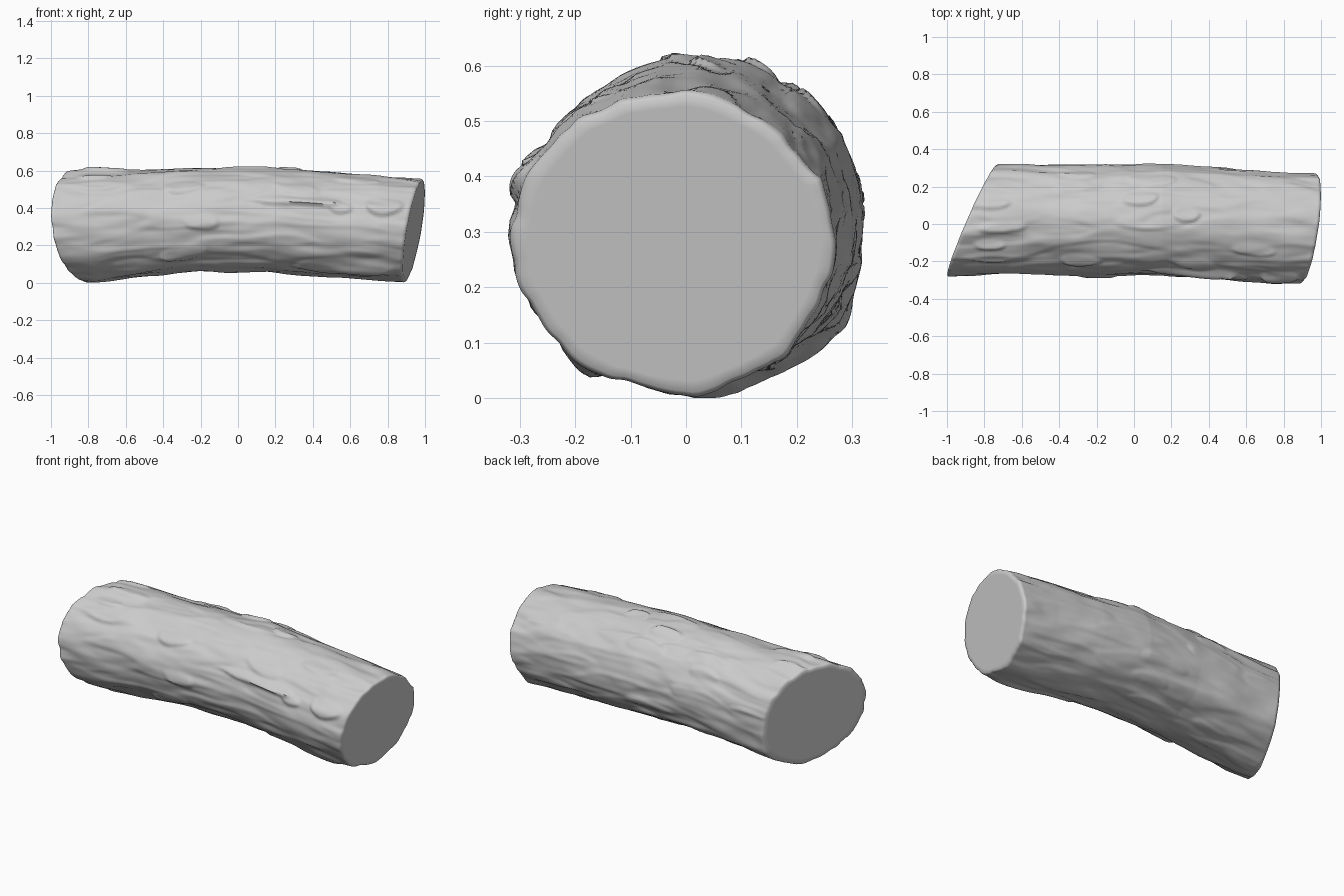
import bpy
import bmesh
import math
import random
from mathutils import Vector, noise

if "Cube" in bpy.data.objects:
    bpy.data.objects.remove(bpy.data.objects["Cube"], do_unlink=True)

RINGS, SEGS = 250, 168
random.seed(4)

# Trunk outline along its length: x, top, bottom, back, front
OUTLINE = [
    (-1.0, .60, .03, .32, -.285), (-.78, .615, .01, .322, -.27),
    (-.5, .61, .04, .315, -.265), (-.2, .612, .065, .312, -.275),
    (.15, .618, .06, .318, -.275), (.45, .595, .04, .303, -.295),
    (.75, .575, .02, .28, -.315), (1.0, .555, .005, .265, -.31),
]

# Raised bark plates: x, angle in degrees, half length, half angle, height
PLATES = [
    (-.74, 135, .18, 8, .016), (-.29, 138, .11, 10, .014),
    (.30, 155, .30, 7, .020), (.55, 160, .08, 8, .014),
    (.78, 154, .11, 11, .018), (-.2, 182, .11, 10, .012),
    (.32, 138, .13, 9, .009), (.02, 66, .11, 9, .016),
    (.28, 82, .08, 9, .015), (.10, 44, .12, 10, .012),
    (-.78, 72, .13, 8, .013), (-.72, 98, .14, 7, .013),
    (-.78, 118, .10, 7, .012), (-.3, 218, .14, 12, .012),
    (.55, 232, .30, 14, .014), (.65, 116, .13, 7, .009),
    (.08, 92, .2, 8, .010),
]
for i in range(10):
    PLATES.append((random.uniform(-.8, .85), random.uniform(-85, 60),
                   random.uniform(.1, .22), random.uniform(7, 12), random.uniform(.006, .011)))


def smooth(v):
    v = max(0.0, min(1.0, v))
    return v * v * (3 - 2 * v)


def outline(x):
    x = max(-1.0, min(.999, x))
    for a, b in zip(OUTLINE, OUTLINE[1:]):
        if x <= b[0]:
            f = (x - a[0]) / (b[0] - a[0])
            return [p + (q - p) * f for p, q in zip(a[1:], b[1:])]


def bark(x, t):
    """Height of the bark above the trunk at a point along and around it."""
    c, s = math.cos(t), math.sin(t)
    broad = noise.noise(Vector((x * 1.6, c * 1.7, s * 1.7)))
    lump = noise.noise(Vector((x * 4, c * 3.2 + 7, s * 3.2)))
    fine = noise.noise(Vector((x * 8, c * 8, s * 8 + 3)))
    ridge = noise.noise(Vector((x * 3 + 5, c * 4.5, s * 4.5)))
    h = .006 * broad + .009 * lump + .003 * fine + .006 * smooth(ridge * 2.5 + .5) - .004
    warp = .35 * noise.noise(Vector((x * 6, c * 5, s * 5 + 9)))
    for px, deg, length, width, height in PLATES:
        da = (math.degrees(t) - deg + 180) % 360 - 180
        if abs(x - px) < length * 1.5 and abs(da) < width * 1.5:
            # Each plate is steep at its far edge and fades out at the other
            d = math.hypot((x - px) / length, da / width) + warp
            h += height * smooth((1.05 - d) / .35) * smooth(.6 + .5 * da / width)
    # Broad swelling on the lower back
    da = (math.degrees(t) + 38 + 180) % 360 - 180
    return h + .022 * math.exp(-(da / 20) ** 2 - ((x + .45) / .5) ** 2)


def section(x, t, shrink=1.0, bump=1.0):
    top, bottom, back, front = outline(x)
    h = bark(x, t) * bump
    y = (back + front) / 2 + ((back - front) / 2 + h) * shrink * math.cos(t)
    z = (top + bottom) / 2 + ((top - bottom) / 2 + h) * shrink * math.sin(t)
    return y, z


def left_cut(y, z):
    return -.865 + .44 * (y - .02) - .10 * (z - .31)


def right_cut(y, z):
    return .94 + .14 * (y + .02) + .17 * (z - .28)


bm = bmesh.new()


def add_ring(u, shrink=1.0, bump=1.0):
    ring = []
    for j in range(SEGS):
        t = 2 * math.pi * j / SEGS
        x = -.87 + 1.81 * u
        # Settle each point onto the two slanted saw cuts
        for _ in range(3):
            y, z = section(x, t, shrink, bump)
            a, b = left_cut(y, z), right_cut(y, z)
            x = a + (b - a) * u
        ring.append(bm.verts.new((x, y, z)))
    return ring


# Left sawn face, bark surface, right sawn face
rim = [(.35, 0), (.7, .2), (.9, .6), (.97, .9)]
rings = [add_ring(0, s, b) for s, b in rim]
rings += [add_ring(.003 + .994 * i / RINGS, .988 if i in (0, RINGS) else 1) for i in range(RINGS + 1)]
rings += [add_ring(1, s, b) for s, b in reversed(rim)]
for a, b in zip(rings, rings[1:]):
    for j in range(SEGS):
        k = (j + 1) % SEGS
        bm.faces.new((a[j], a[k], b[k], b[j]))
bm.faces.new(rings[0])
bm.faces.new(rings[-1])
bmesh.ops.recalc_face_normals(bm, faces=bm.faces)

# Stand the log on the ground
low = min(v.co.z for v in bm.verts)
bmesh.ops.translate(bm, verts=bm.verts, vec=(0, 0, -low))

mesh = bpy.data.meshes.new("log")
bm.to_mesh(mesh)
bm.free()
log = bpy.data.objects.new("log", mesh)
bpy.context.collection.objects.link(log)

grey = bpy.data.materials.new("plain grey")
grey.use_nodes = True
colour = (.6, .6, .6, 1)
grey.diffuse_color = colour
grey.node_tree.nodes["Principled BSDF"].inputs["Base Color"].default_value = colour
mesh.materials.append(grey)

bpy.context.view_layer.objects.active = log
log.select_set(True)
bpy.ops.object.shade_smooth_by_angle(angle=math.radians(65))
